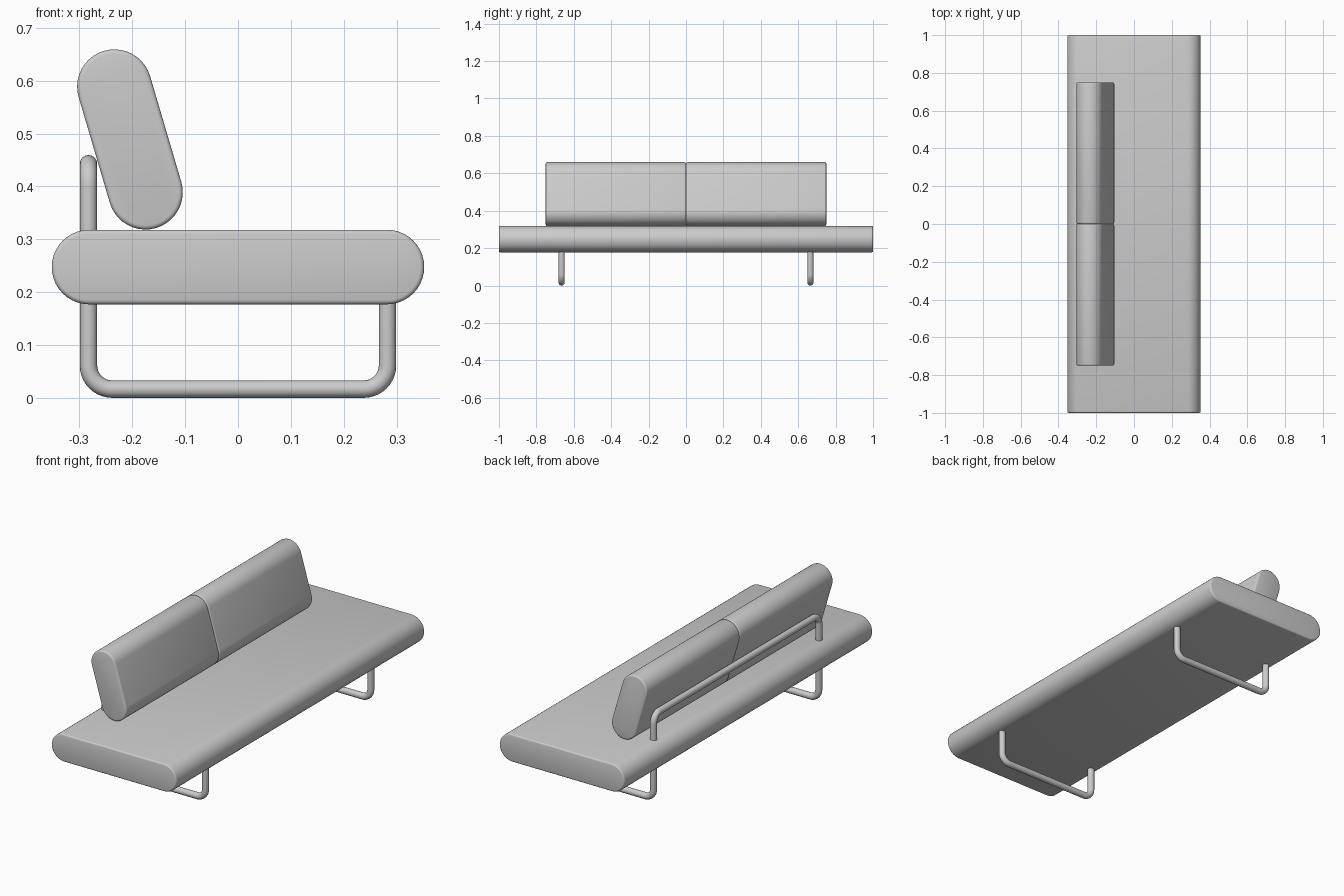
import bpy
import bmesh
from math import sin, cos, pi, radians
from mathutils import Vector

cube = bpy.data.objects.get("Cube")
if cube:
    bpy.data.objects.remove(cube, do_unlink=True)


def make_material(name, value):
    mat = bpy.data.materials.new(name)
    mat.use_nodes = True
    colour = (value, value, value, 1)
    mat.diffuse_color = colour
    mat.node_tree.nodes["Principled BSDF"].inputs["Base Color"].default_value = colour
    return mat


grey = make_material("plain grey", 0.6)


def finish(obj):
    bpy.ops.object.select_all(action="DESELECT")
    obj.select_set(True)
    bpy.context.view_layer.objects.active = obj
    bpy.ops.object.convert(target="MESH")
    bpy.ops.object.shade_smooth_by_angle(angle=radians(40))


def cushion(name, a, b, radius, y0, y1, steps=20):
    """Pad with a rounded-end section running from a to b in xz, extruded along y."""
    a, b = Vector(a), Vector(b)
    along = (b - a).normalized()
    side = Vector((-along.y, along.x))
    ring = []
    for centre, sign in ((b, 1), (a, -1)):
        for i in range(steps + 1):
            t = pi * i / steps
            ring.append(centre + sign * radius * (along * sin(t) - side * cos(t)))
    bm = bmesh.new()
    face = bm.faces.new([bm.verts.new((p.x, y0, p.y)) for p in ring])
    new = bmesh.ops.extrude_face_region(bm, geom=[face])["geom"]
    verts = [v for v in new if isinstance(v, bmesh.types.BMVert)]
    bmesh.ops.translate(bm, verts=verts, vec=(0, y1 - y0, 0))
    bmesh.ops.recalc_face_normals(bm, faces=bm.faces)
    mesh = bpy.data.meshes.new(name)
    bm.to_mesh(mesh)
    bm.free()
    mesh.materials.append(grey)
    obj = bpy.data.objects.new(name, mesh)
    bpy.context.collection.objects.link(obj)
    # Soft seam around both ends
    bevel = obj.modifiers.new("soft_edge", "BEVEL")
    bevel.width = 0.008
    bevel.segments = 3
    bevel.limit_method = "ANGLE"
    bevel.angle_limit = radians(60)
    finish(obj)


def tube(name, corners, radius, bend, steps=10):
    """Round tube through right-angled corners, each bent to a quarter circle."""
    pts = [Vector(c) for c in corners]
    path = [pts[0]]
    for prev, p, nxt in zip(pts, pts[1:], pts[2:]):
        u, v = (prev - p).normalized(), (nxt - p).normalized()
        centre = p + bend * (u + v)
        for i in range(steps + 1):
            t = pi / 2 * i / steps
            path.append(centre - bend * (v * cos(t) + u * sin(t)))
    path.append(pts[-1])
    curve = bpy.data.curves.new(name, "CURVE")
    curve.dimensions = "3D"
    curve.bevel_depth = radius
    curve.bevel_resolution = 6
    curve.use_fill_caps = True
    spline = curve.splines.new("POLY")
    spline.points.add(len(path) - 1)
    for point, co in zip(spline.points, path):
        point.co = (*co, 1)
    curve.materials.append(grey)
    obj = bpy.data.objects.new(name, curve)
    bpy.context.collection.objects.link(obj)
    finish(obj)


# Seat and the two leaning back cushions
cushion("seat", (-0.282, 0.2475), (0.282, 0.2475), 0.0705, -1, 1)
for name, y0, y1 in (("back_cushion_right", -0.75, 0), ("back_cushion_left", 0, 0.75)):
    cushion(name, (-0.175, 0.389), (-0.234, 0.589), 0.0705, y0, y1)

# One continuous bent frame: both leg loops and the rail behind the cushions
LEG_X, LEG_Y, FLOOR, RAIL, TOP = 0.283, 0.665, 0.0165, 0.443, 0.185
half = [(LEG_X, -LEG_Y, TOP), (LEG_X, -LEG_Y, FLOOR),
        (-LEG_X, -LEG_Y, FLOOR), (-LEG_X, -LEG_Y, RAIL)]
tube("frame", half + [(x, -y, z) for x, y, z in reversed(half)], 0.0165, 0.045)
